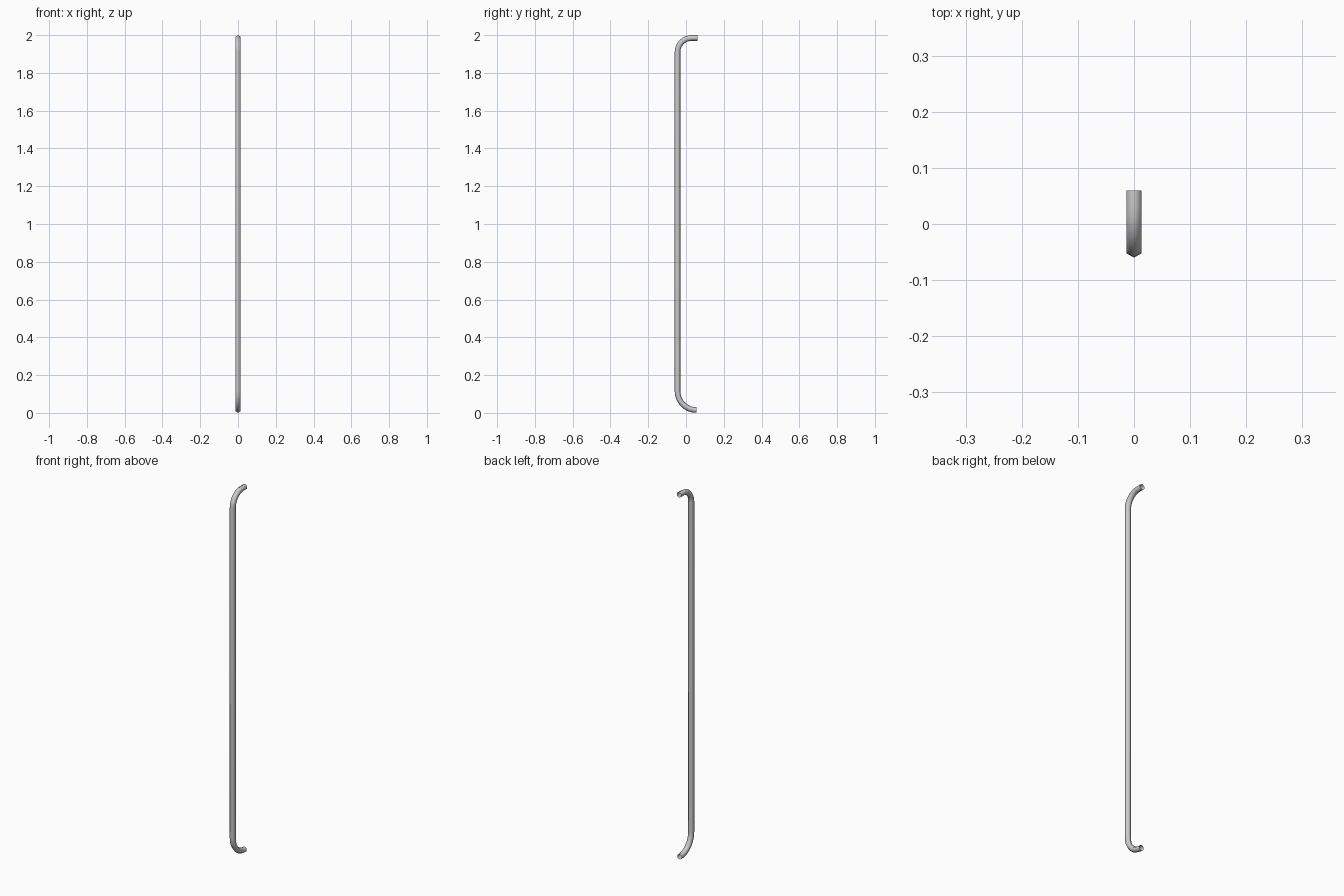
import bpy, bmesh, math
from mathutils import Vector

if "Cube" in bpy.data.objects:
    bpy.data.objects.remove(bpy.data.objects["Cube"])

R = 0.015      # tube radius
SIDES = 6      # hexagonal section
YB = -0.045    # bar centre line


def bend(cy, cz, ry, rz, a0, a1, n):
    """Points along an elliptical bend in the YZ plane."""
    out = []
    for i in range(n + 1):
        a = math.radians(a0 + (a1 - a0) * i / n)
        out.append(Vector((0, cy + ry * math.cos(a), cz + rz * math.sin(a))))
    return out


# centre line: lower hook, long bar, upper hook
path = bend(0.055, 0.115, 0.10, 0.10, 270, 180, 8)
path[0].z += 0.001
path += bend(0.03, 1.91, 0.075, 0.075, 180, 90, 8)
path.append(Vector((0, 0.06, 1.985)))

# sweep the hexagon along the centre line
bm = bmesh.new()
rings = []
for i, p in enumerate(path):
    t = (path[min(i + 1, len(path) - 1)] - path[max(i - 1, 0)]).normalized()
    if i == len(path) - 1:
        t = Vector((0, 1, 0))
    side = Vector((1, 0, 0))
    out = side.cross(t)
    ring = []
    for k in range(SIDES):
        a = 2 * math.pi * k / SIDES
        ring.append(bm.verts.new(p + R * (math.cos(a) * out + math.sin(a) * side)))
    rings.append(ring)
for r0, r1 in zip(rings, rings[1:]):
    for k in range(SIDES):
        j = (k + 1) % SIDES
        bm.faces.new((r0[k], r0[j], r1[j], r1[k]))
bmesh.ops.recalc_face_normals(bm, faces=bm.faces[:])
for f in bm.faces:
    f.smooth = True

mesh = bpy.data.meshes.new("handle_bar")
bm.to_mesh(mesh)
bm.free()
handle = bpy.data.objects.new("handle_bar", mesh)
bpy.context.collection.objects.link(handle)
